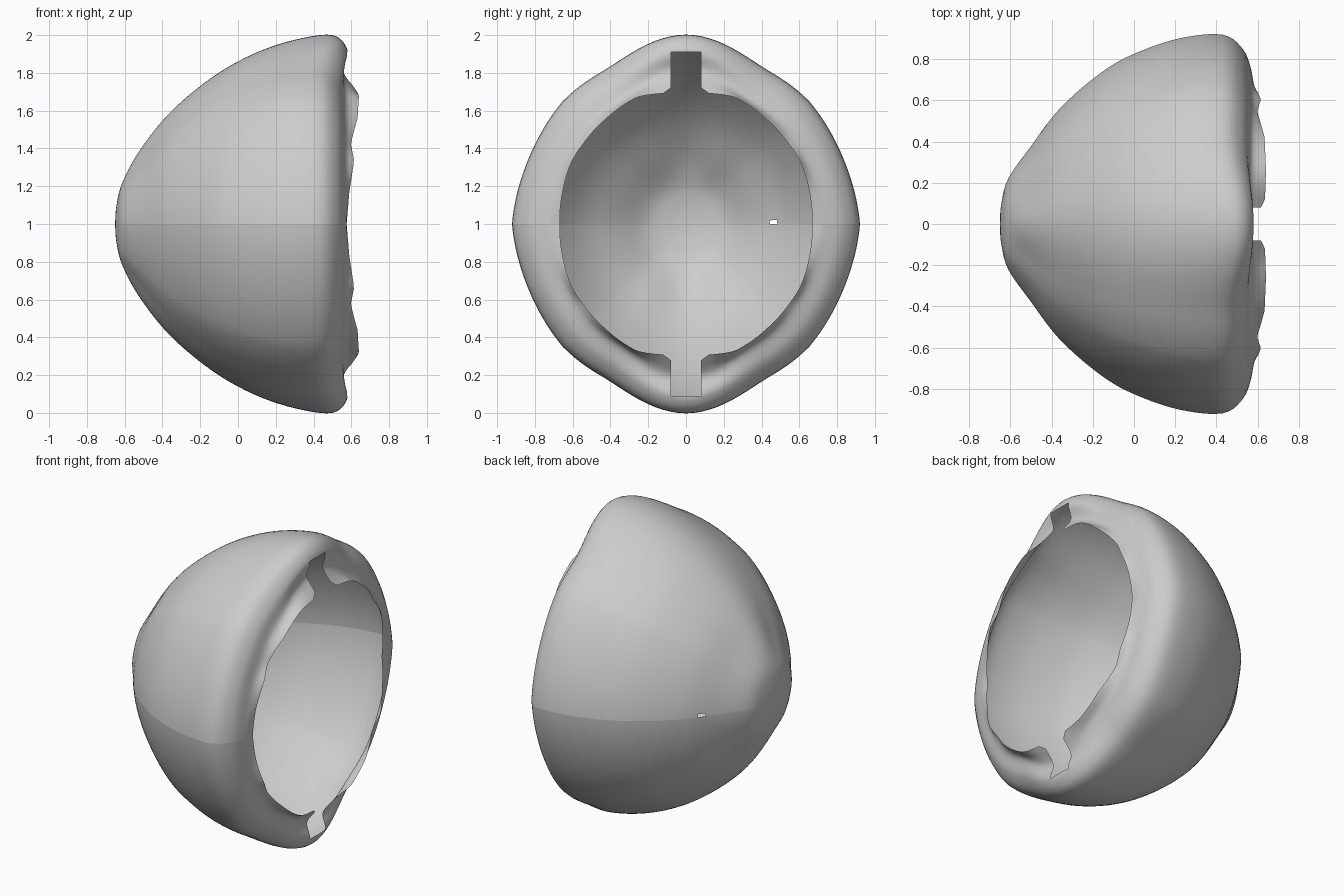
import bpy, bmesh, math

if "Cube" in bpy.data.objects:
    bpy.data.objects.remove(bpy.data.objects["Cube"])

# Meridians as (x, radius): towards the sides (y) and towards the peaks (z)
SIDE = [(-.65, 0), (-.643, .1), (-.61, .22), (-.505, .37), (-.36, .56), (-.165, .73),
        (0, .825), (.22, .9), (.43, .918), (.53, .845), (.57, .74)]
PEAK = [(-.65, 0), (-.643, .1), (-.612, .22), (-.52, .39), (-.36, .59), (-.14, .775),
        (.08, .9), (.3, .975), (.5, 1.0), (.58, .92), (.556, .82)]
# Opening edge as (angle in degrees from the side, x, radius)
EDGE = [(0, .575, .667), (15, .59, .675), (29, .615, .69), (38, .597, .69), (53, .633, .70),
        (69, .64, .72), (81, .635, .70), (84, .61, .735), (90, .60, .74)]
N_AROUND, SUB = 144, 5


def edge_point(deg):
    for (a, x0, r0), (b, x1, r1) in zip(EDGE, EDGE[1:]):
        if deg <= b:
            t = (deg - a) / (b - a)
            return (x0 + (x1 - x0) * t, r0 + (r1 - r0) * t)
    return EDGE[-1][1:]


def smooth_line(pts):
    """Catmull-Rom through the points, starting on the axis."""
    ext = [(pts[1][0], -pts[1][1])] + pts + [(2 * pts[-1][0] - pts[-2][0], 2 * pts[-1][1] - pts[-2][1])]
    out = []
    for p0, p1, p2, p3 in zip(ext, ext[1:], ext[2:], ext[3:]):
        for k in range(SUB):
            t = k / SUB
            out.append(tuple(.5 * (2 * b + (c - a) * t + (2 * a - 5 * b + 4 * c - d) * t * t
                                   + (3 * b - a - 3 * c + d) * t ** 3)
                             for a, b, c, d in zip(p0, p1, p2, p3)))
    return out[1:] + [pts[-1]]


def meridian(ang):
    deg = math.degrees(math.asin(min(1, abs(math.sin(ang)))))
    t = max(0, (deg - 60) / 30)
    w = t * t * (3 - 2 * t)                       # pointed peaks top and bottom
    dip = .02 * math.sin(math.radians(4 * deg)) if deg < 45 else 0   # slight seam ridge
    pts = [(a + (c - a) * w, (b + (d - b) * w) * (1 - dip)) for (a, b), (c, d) in zip(SIDE, PEAK)]
    return smooth_line(pts + [edge_point(deg)])


# Thin open shell
bm = bmesh.new()
apex = bm.verts.new((-.65, 0, 1))
rows = []
for i in range(N_AROUND):
    a = 2 * math.pi * i / N_AROUND
    rows.append([bm.verts.new((x, r * math.cos(a), 1 + r * math.sin(a))) for x, r in meridian(a)])
for i in range(N_AROUND):
    p, q = rows[i], rows[(i + 1) % N_AROUND]
    bm.faces.new((apex, q[0], p[0]))
    for j in range(len(p) - 1):
        bm.faces.new((p[j], q[j], q[j + 1], p[j + 1]))


# Slots running from the opening towards each peak
def cut(co, no):
    faces = [f for f in bm.faces if f.calc_center_median().x > .5
             and abs(f.calc_center_median().y) < .3 and abs(f.calc_center_median().z - 1) > .6]
    geom = set(faces)
    for f in faces:
        geom.update(f.edges)
        geom.update(f.verts)
    bmesh.ops.bisect_plane(bm, geom=list(geom), plane_co=co, plane_no=no, dist=1e-5)


for s in (-1, 1):
    cut((0, .08 * s, 0), (0, 1, 0))
    cut((0, 0, 1 + .91 * s), (0, 0, 1))
doomed = []
for f in bm.faces:
    c = f.calc_center_median()
    if c.x > .52 and abs(c.y) < .08 and .6 < abs(c.z - 1) < .91:
        doomed.append(f)
    # small chip beside the seam
    elif c.x < 0 and abs(c.y - .455) < .018 and 0 < c.z - 1 < .02:
        doomed.append(f)
bmesh.ops.delete(bm, geom=doomed, context='FACES')
bmesh.ops.recalc_face_normals(bm, faces=bm.faces)
if sum(f.normal.x * f.calc_area() for f in bm.faces) > 0:
    bmesh.ops.reverse_faces(bm, faces=bm.faces)

# Smooth shading with a visible seam at mid height
for f in bm.faces:
    f.smooth = True
for e in bm.edges:
    if all(abs(v.co.z - 1) < 1e-4 for v in e.verts):
        e.smooth = False

mesh = bpy.data.meshes.new("shell")
bm.to_mesh(mesh)
bm.free()
bpy.context.collection.objects.link(bpy.data.objects.new("shell", mesh))
